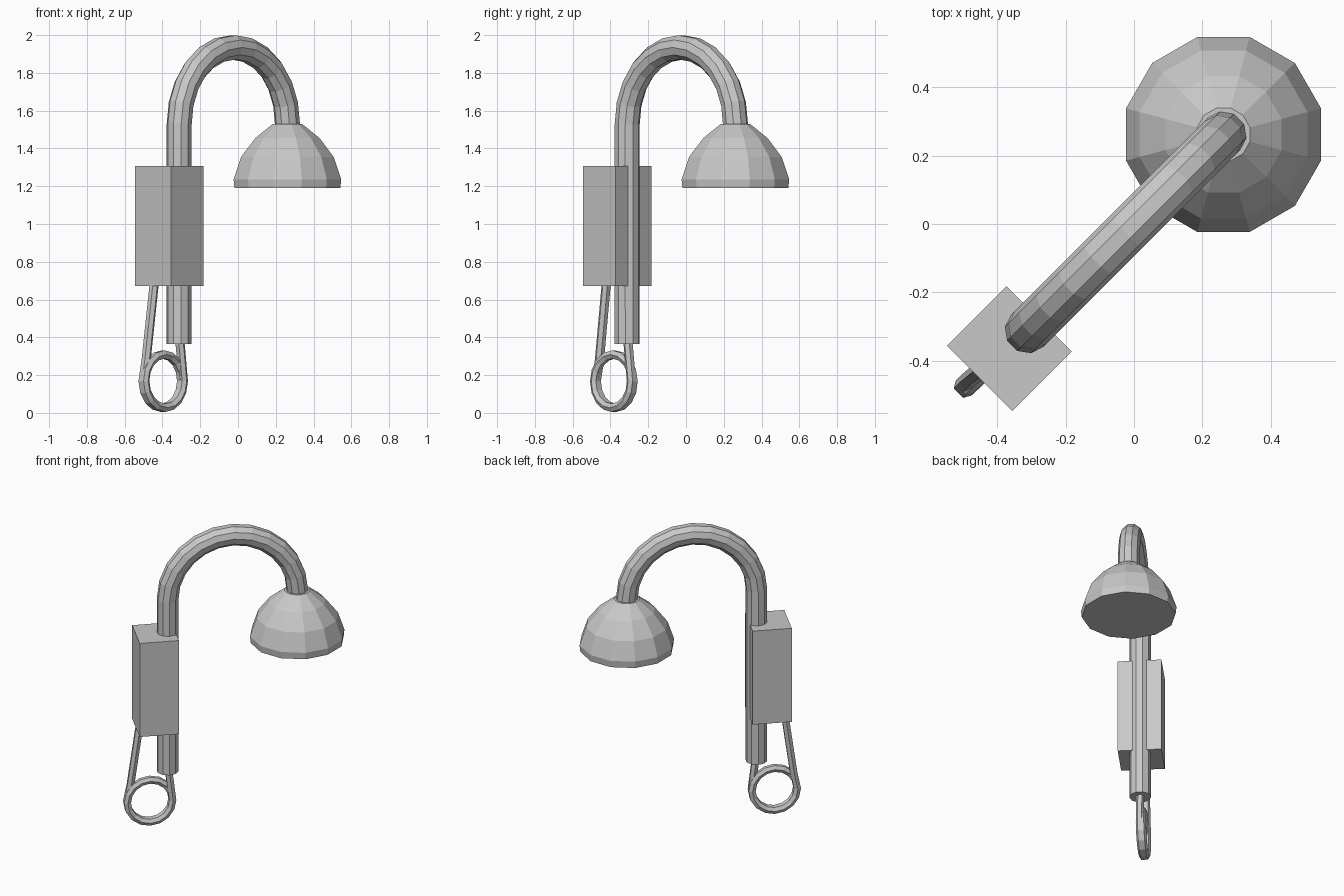
import bpy, bmesh, math
from mathutils import Vector, Matrix

if "Cube" in bpy.data.objects:
    bpy.data.objects.remove(bpy.data.objects["Cube"])

GREY = (0.58, 0.58, 0.58, 1.0)
metal = bpy.data.materials.new("plain_grey")
metal.use_nodes = True
metal.diffuse_color = GREY
metal.node_tree.nodes["Principled BSDF"].inputs["Base Color"].default_value = GREY

# Everything is built along local x, then turned to the diagonal
DIAGONAL = Matrix.Rotation(math.radians(45), 4, "Z")


def finish(name, bm):
    bmesh.ops.recalc_face_normals(bm, faces=bm.faces)
    mesh = bpy.data.meshes.new(name)
    bm.to_mesh(mesh)
    bm.free()
    mesh.transform(DIAGONAL)
    mesh.materials.append(metal)
    obj = bpy.data.objects.new(name, mesh)
    bpy.context.collection.objects.link(obj)
    return obj


def skin(name, rings):
    """Join equal rings of points into a capped solid."""
    bm = bmesh.new()
    loops = [[bm.verts.new(p) for p in ring] for ring in rings]
    n = len(loops[0])
    for a, b in zip(loops, loops[1:]):
        for i in range(n):
            j = (i + 1) % n
            bm.faces.new((a[i], a[j], b[j], b[i]))
    bm.faces.new(loops[0])
    bm.faces.new(loops[-1])
    return finish(name, bm)


def tube(name, path, radius, sides):
    """Sweep a polygon along a path lying near the local xz plane."""
    rings = []
    side = Vector((0, 1, 0))
    for i, p in enumerate(path):
        ahead = path[min(i + 1, len(path) - 1)] - p
        behind = p - path[max(i - 1, 0)]
        t = ahead.normalized() + behind.normalized()
        n = Vector((t.z, 0, -t.x)).normalized()
        angles = [2 * math.pi * (k + 0.5) / sides for k in range(sides)]
        rings.append([p + radius * (math.cos(a) * n + math.sin(a) * side) for a in angles])
    return skin(name, rings)


# Hooked pole: straight post and half-circle arch ending in the shade
arch_x, arch_z, arch_r = -0.035, 1.53, 0.405
path = [Vector((arch_x - arch_r, 0, 0.365))]
for k in range(13):
    a = math.pi * (1 - k / 12)
    path.append(Vector((arch_x + arch_r * math.cos(a), 0, arch_z + arch_r * math.sin(a))))
path.append(Vector((arch_x + arch_r, 0, 1.50)))
tube("hooked_pole", path, 0.067, 10)

# Domed lamp shade
profile = [(0.29, 1.19), (0.295, 1.235), (0.254, 1.355), (0.176, 1.455), (0.08, 1.53)]
skin("lamp_shade", [
    [Vector((arch_x + arch_r + r * math.cos(math.pi * k / 6), r * math.sin(math.pi * k / 6), z))
     for k in range(12)] for r, z in profile])

# Control box around the post
bm = bmesh.new()
bmesh.ops.create_cube(bm, size=1)
bmesh.ops.scale(bm, vec=(0.245, 0.27, 0.635), verts=bm.verts)
bmesh.ops.translate(bm, vec=(-0.515, 0, 0.99), verts=bm.verts)
finish("control_box", bm)

# Coiled cable: leaves the post, loops one and a half turns, rises to the box
loop_x, loop_z, loop_r = -0.55, 0.168, 0.141
path = [Vector((-0.438, 0, 0.40)), Vector((-0.425, 0, 0.30))]
for k in range(25):
    a = -math.pi * k / 8
    path.append(Vector((loop_x + loop_r * math.cos(a), 0.02 * k / 24, loop_z + loop_r * math.sin(a))))
path += [Vector((-0.668, 0.02, 0.28)), Vector((-0.61, 0.015, 0.70))]
tube("coiled_cable", path, 0.025, 6)
